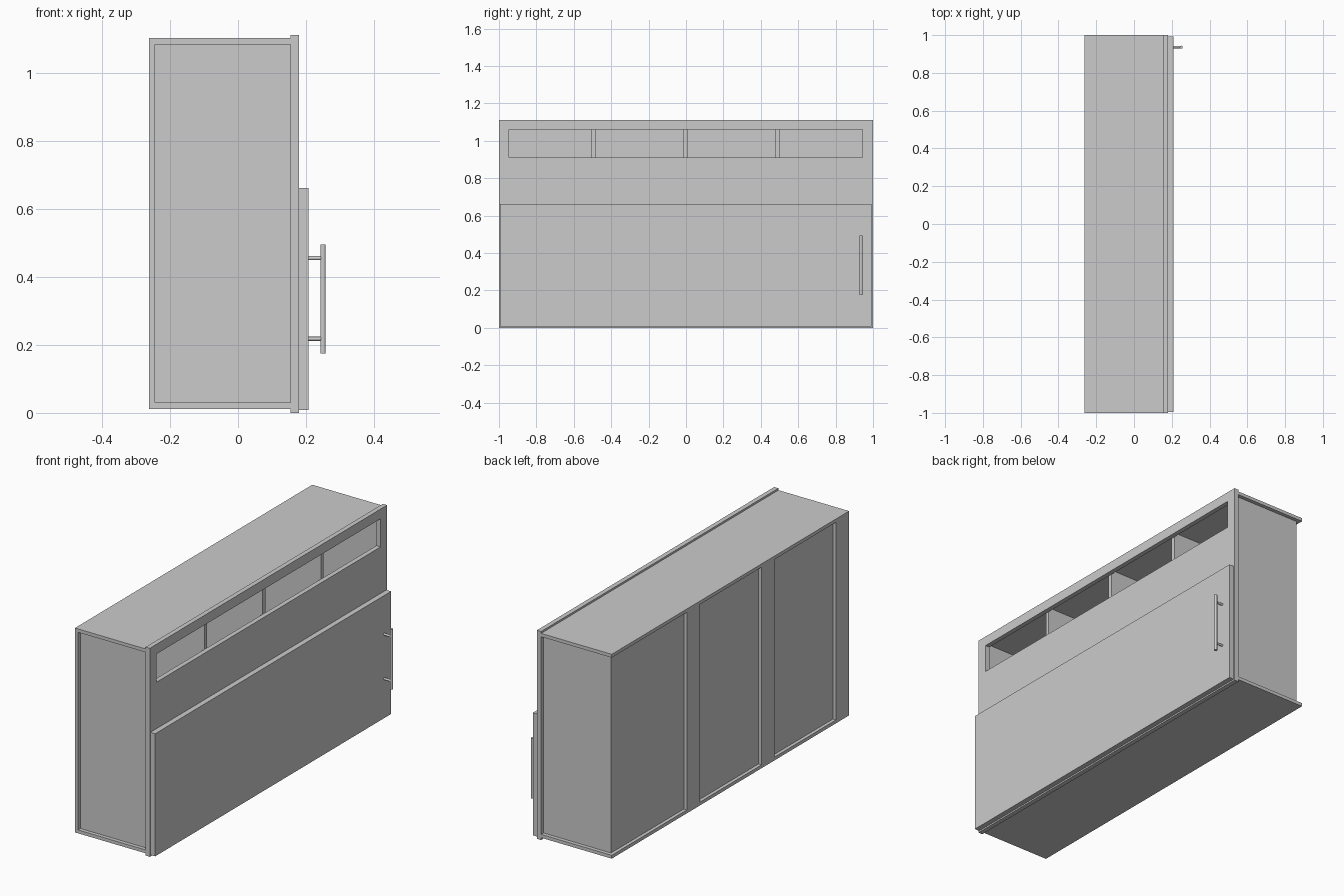
import bpy
import math

cube = bpy.data.objects.get("Cube")
if cube:
    bpy.data.objects.remove(cube, do_unlink=True)

grey = bpy.data.materials.new("plain grey")
grey.use_nodes = True
COLOUR = (0.6, 0.6, 0.6, 1)
grey.diffuse_color = COLOUR
grey.node_tree.nodes["Principled BSDF"].inputs["Base Color"].default_value = COLOUR


def box(name, x, y, z):
    """Box spanning the (low, high) pair on each axis."""
    spans = (x, y, z)
    bpy.ops.mesh.primitive_cube_add(size=1, location=[(a + b) / 2 for a, b in spans])
    ob = bpy.context.object
    ob.name = name
    ob.scale = [b - a for a, b in spans]
    bpy.ops.object.transform_apply(location=False, rotation=False, scale=True)
    ob.data.materials.append(grey)
    return ob


def rod(name, radius, length, centre, along_x=False):
    bpy.ops.mesh.primitive_cylinder_add(
        vertices=24, radius=radius, depth=length, location=centre,
        rotation=(0, math.pi / 2 if along_x else 0, 0))
    ob = bpy.context.object
    ob.name = name
    ob.data.materials.append(grey)
    bpy.ops.object.shade_smooth_by_angle()


# Main dimensions
BACK, FRONT, FACE = -0.262, 0.155, 0.18
T = 0.018
LOW, HIGH = 0.012, 1.102
inner_z = (LOW + T, HIGH - T)
panel_x = (BACK + T, FRONT)

# Carcass: top, bottom, recessed ends and recessed back
box("top_panel", (BACK, FRONT), (-1, 1), (HIGH - T, HIGH))
box("bottom_panel", (BACK, FRONT), (-1, 1), (LOW, LOW + T))
for side, name in ((-1, "right_end_panel"), (1, "left_end_panel")):
    box(name, panel_x, sorted((side * 0.98, side * 0.962)), inner_z)
box("back_panel", (BACK + T, BACK + 2 * T), (-0.962, 0.962), inner_z)

# Back stiles, with the last corner left open
for i, y in enumerate((-1.0, -0.372, 0.257)):
    box(f"back_stile_{i + 1}", (BACK, BACK + T), (y, y + 0.11), inner_z)

# Inner dividers
for i, y in enumerate((-0.493, -0.002, 0.489)):
    box(f"divider_{i + 1}", (BACK + 2 * T, FRONT), (y - 0.011, y + 0.011), inner_z)

# Front frame around the long upper opening
SILL, HEAD, EDGE = 0.91, 1.06, 0.945
box("front_lower_board", (FRONT, FACE), (-1, 1), (0, SILL))
box("front_top_rail", (FRONT, FACE), (-1, 1), (HEAD, 1.112))
box("front_right_stile", (FRONT, FACE), (-1, -EDGE), (SILL, HEAD))
box("front_left_stile", (FRONT, FACE), (EDGE, 1), (SILL, HEAD))

# Door and bar handle
box("door", (FACE, 0.208), (-0.995, 0.993), (0.008, 0.662))
rod("handle_bar", 0.008, 0.32, (0.25, 0.936, 0.335))
for i, z in enumerate((0.218, 0.455)):
    rod(f"handle_post_{i + 1}", 0.006, 0.042, (0.228, 0.936, z), along_x=True)
